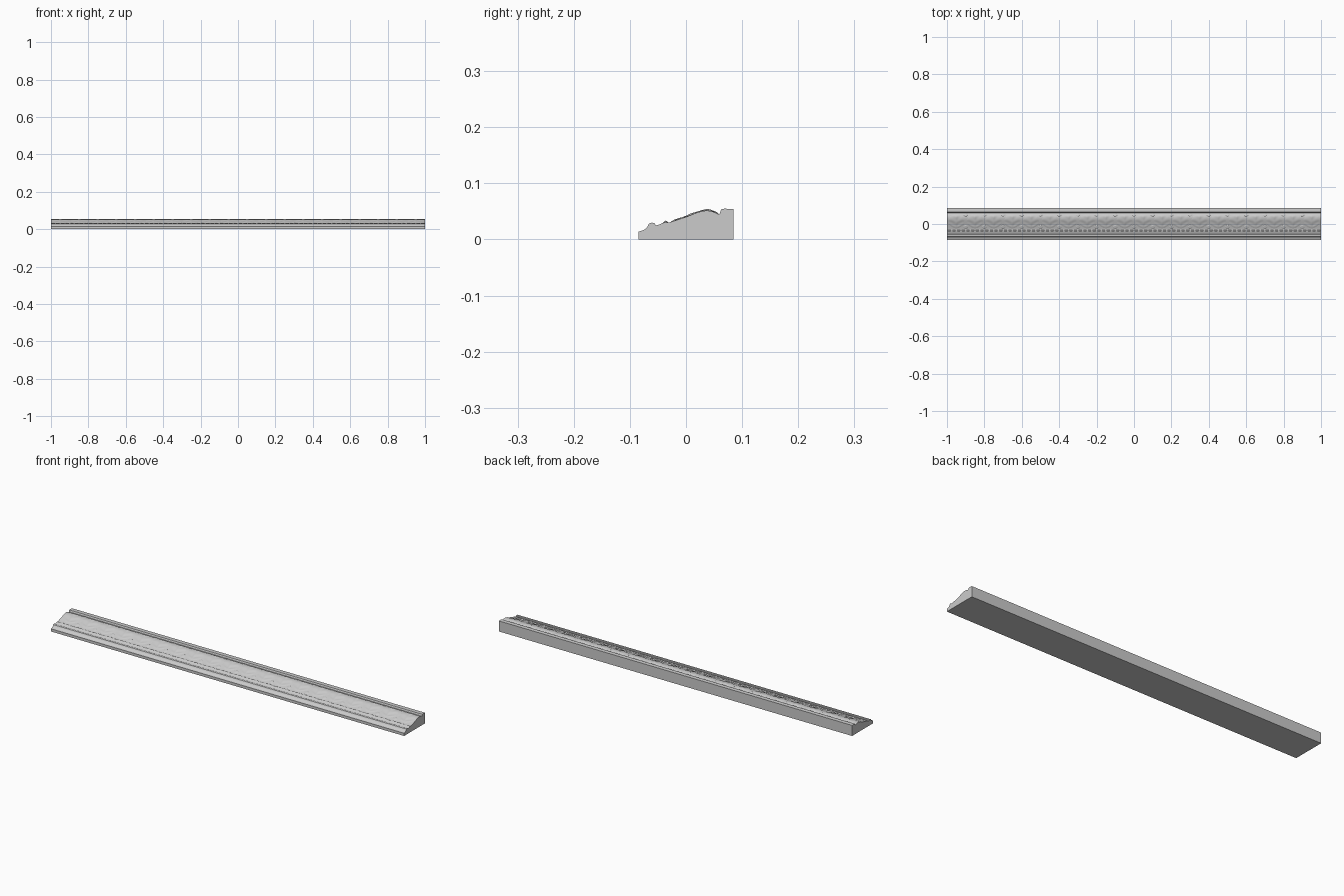
import bpy, math

if "Cube" in bpy.data.objects:
    bpy.data.objects.remove(bpy.data.objects["Cube"])

LENGTH, PITCH = 2.0, 0.1

# Cross-section (y, z) from the front foot over the top to the back
PROFILE = [(-0.085, 0), (-0.085, 0.014), (-0.080, 0.015), (-0.073, 0.018),
           (-0.069, 0.022), (-0.066, 0.028), (-0.061, 0.030), (-0.056, 0.029),
           (-0.054, 0.025), (-0.049, 0.026), (-0.044, 0.028), (-0.040, 0.030),
           (-0.036, 0.031), (-0.032, 0.030), (-0.027, 0.031), (-0.018, 0.034),
           (-0.009, 0.037), (0.0, 0.040), (0.010, 0.044), (0.020, 0.048),
           (0.029, 0.0505), (0.037, 0.0515), (0.045, 0.0505), (0.052, 0.048),
           (0.058, 0.045), (0.060, 0.046), (0.063, 0.054), (0.070, 0.055),
           (0.077, 0.054), (0.085, 0.054), (0.085, 0)]


def surface(y):
    """Height of the plain moulding at y."""
    for (a, za), (b, zb) in zip(PROFILE[1:], PROFILE[2:]):
        if a <= y <= b and b > a:
            return za + (zb - za) * (y - a) / (b - a)
    return 0.045


def make_object(name, verts, faces, angle=35):
    mesh = bpy.data.meshes.new(name)
    mesh.from_pydata(verts, [], faces)
    mesh.update()
    ob = bpy.data.objects.new(name, mesh)
    bpy.context.collection.objects.link(ob)
    bpy.ops.object.select_all(action='DESELECT')
    ob.select_set(True)
    bpy.context.view_layer.objects.active = ob
    bpy.ops.object.shade_smooth_by_angle(angle=math.radians(angle))
    return ob


def repeat(ob, count, step):
    mod = ob.modifiers.new("repeat", 'ARRAY')
    mod.count = count
    mod.use_relative_offset = False
    mod.use_constant_offset = True
    mod.constant_offset_displace = (step, 0, 0)


def relief(name, x0, y_tip, y_top, width, height, nu=20, nv=26):
    """Carved patch: width(t) and height(u, t), t running from tip to top."""
    verts, faces = [], []
    for j in range(nv + 1):
        t = j / nv
        y = y_tip + (y_top - y_tip) * t
        for i in range(nu + 1):
            u = 2 * i / nu - 1
            verts.append((x0 + u * width(t), y, surface(y) + height(u, t)))
    for j in range(nv):
        for i in range(nu):
            a = j * (nu + 1) + i
            faces.append((a, a + 1, a + nu + 2, a + nu + 1))
    return make_object(name, verts, faces, 50)


# Moulding body, extruded along x
n = len(PROFILE)
body_verts = [(x, y, z) for x in (-LENGTH / 2, LENGTH / 2) for y, z in PROFILE]
body_faces = [(i, i + n, (i + 1) % n + n, (i + 1) % n) for i in range(n)]
body_faces = [f[::-1] for f in body_faces]
body_faces += [tuple(range(n))[::-1], tuple(range(n, 2 * n))]
body = make_object("moulding_body", body_verts, body_faces)
# keep the outward direction consistent
bpy.ops.object.mode_set(mode='EDIT')
bpy.ops.mesh.select_all(action='SELECT')
bpy.ops.mesh.normals_make_consistent(inside=False)
bpy.ops.object.mode_set(mode='OBJECT')


# Large carved leaves, tips toward the front
def leaf_width(t):
    return 0.0475 * min(1, math.sin(math.pi * (0.02 + 0.96 * t)) ** 0.6) \
        * (1 + 0.05 * math.sin(t * 8 * math.pi))


def leaf_height(u, t):
    edge = (1 - u ** 4) * min(1, 6 * t, 6 * (1 - t))
    veins = 0.0006 * math.cos(16 * (t - 0.35 * abs(u)))
    rib = 0.001 * max(0, 1 - abs(u) * 6)
    return edge * (0.0016 + veins + rib) - 0.0004


leaf = relief("carved_leaves", -0.95, -0.026, 0.057, leaf_width, leaf_height)
repeat(leaf, 20, PITCH)

# Small pointed buds between the leaves at both edges
for name, lo, hi in (("front_buds", -0.028, -0.004), ("back_buds", 0.040, 0.059)):
    bud = relief(name, -0.9, lo, hi,
                 lambda t: 0.014 * math.sin(math.pi * (0.02 + 0.96 * t)),
                 lambda u, t: 0.0024 * (1 - u * u) * min(1, 5 * t, 5 * (1 - t)) - 0.0003,
                 10, 12)
    repeat(bud, 19, PITCH)

# Row of small beads along the narrow front ridge
bead = relief("bead_row", -0.9875, -0.041, -0.031,
              lambda t: 0.011 * math.sin(math.pi * (0.03 + 0.94 * t)) ** 0.5,
              lambda u, t: 0.0026 * (1 - u * u) * math.sin(math.pi * t) - 0.0002, 8, 8)
repeat(bead, 80, 0.025)
